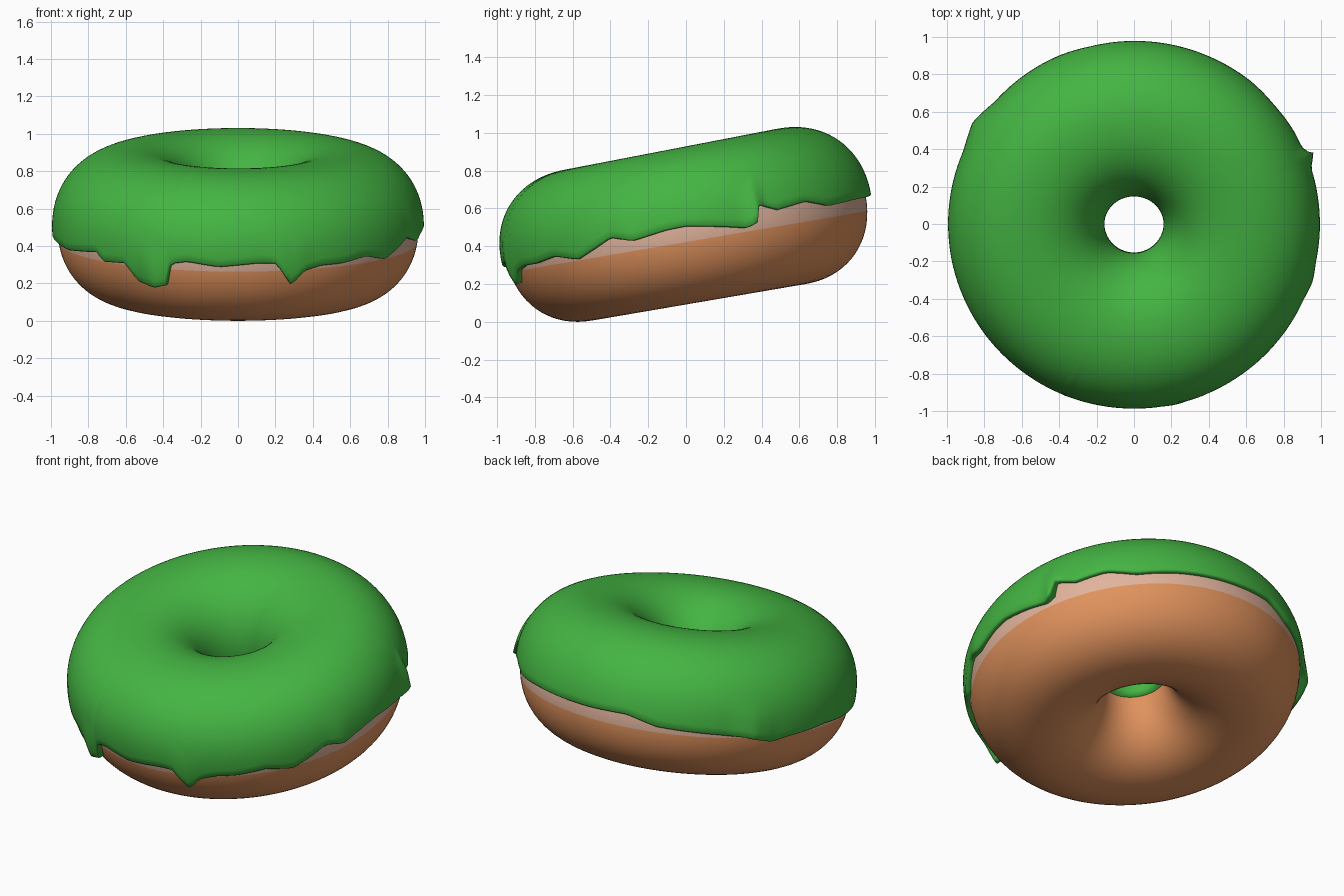
import bpy, bmesh, math
from mathutils import Matrix

if "Cube" in bpy.data.objects:
    bpy.data.objects.remove(bpy.data.objects["Cube"])

R = 0.57                      # ring radius of the tube centre
TILT = math.radians(9.7)      # back is raised
N = 216                       # steps around the ring
PLACE = Matrix.Translation((0, 0, 0.512)) @ Matrix.Rotation(TILT, 4, 'X')


def material(name, rgb):
    m = bpy.data.materials.new(name)
    m.diffuse_color = (*rgb, 1)
    m.use_nodes = True
    m.node_tree.nodes["Principled BSDF"].inputs["Base Color"].default_value = m.diffuse_color
    return m


GREEN = material("green_icing", (0.058, 0.46, 0.055))
BROWN = material("baked_dough", (0.75, 0.29, 0.11))
PALE = material("pale_dough", (0.75, 0.45, 0.33))

# lower icing edge: (angle in degrees from +x, local height)
EDGE = [(-180, -.04), (-157, -.053), (-140, -.022), (-137, -.066), (-128, -.057),
        (-123.5, -.15), (-117, -.172), (-113, -.155), (-111.5, -.036), (-106, -.02),
        (-96, -.043), (-84, -.023), (-78, -.025), (-76, -.077), (-73, -.15),
        (-69, -.074), (-63, -.051), (-56, -.051), (-46, -.03), (-37, -.067),
        (-30, -.024), (-24, .018), (-17, -.019), (-6, .007), (0, .01), (11, -.024),
        (19, -.054), (22, -.03), (23.5, .06), (30, .015), (41, .034), (51, -.01),
        (66, .0), (90, .005), (104, .015), (115, -.03), (135, -.045), (145, -.055),
        (156, -.095), (163, -.07), (180, -.04)]

# outward bulges of the drips: (angle, half width in degrees, amount)
BULGE = [(-117, 6, .035), (-74, 7, .015), (-18, 6, .012), (21.5, 4, .04),
         (148, 9, .028)]


def edge_height(deg):
    for (a, za), (b, zb) in zip(EDGE, EDGE[1:]):
        if a <= deg <= b:
            return za + (zb - za) * (deg - a) / (b - a)
    return EDGE[0][1]


def bulge(deg):
    return sum(h * max(0, 1 - abs(deg - a) / w) for a, w, h in BULGE)


def section(phi, a_in, a_out, b, e=2.15):
    """Point (radius, height) of a slightly boxy tube section."""
    c, s = math.cos(phi), math.sin(phi)
    a = a_out if c > 0 else a_in
    return (R + a * math.copysign(abs(c) ** (2 / e), c),
            b * math.copysign(abs(s) ** (2 / e), s))


def ring_mesh(name, profile, closed, mats, pick):
    """Sweep profile(angle_deg) around z; pick(radius, height) gives the colour."""
    bm = bmesh.new()
    rows = []
    for i in range(N):
        deg = -180 + 360 * i / N
        t = math.radians(deg)
        rows.append([bm.verts.new((r * math.cos(t), r * math.sin(t), z))
                     for r, z in profile(deg)])
    n = len(rows[0])
    for i in range(N):
        p, q = rows[i], rows[(i + 1) % N]
        for j in range(n if closed else n - 1):
            k = (j + 1) % n
            f = bm.faces.new((p[j], q[j], q[k], p[k]))
            f.smooth = True
            c = f.calc_center_median()
            f.material_index = pick(c.xy.length, c.z)
    bmesh.ops.recalc_face_normals(bm, faces=bm.faces)
    bm.transform(PLACE)
    me = bpy.data.meshes.new(name)
    bm.to_mesh(me)
    bm.free()
    for m in mats:
        me.materials.append(m)
    ob = bpy.data.objects.new(name, me)
    bpy.context.collection.objects.link(ob)
    return ob


# dough ring with a pale band round the outside
def dough_profile(deg):
    return [section(math.radians(p * 5), .385, .395, .405) for p in range(72)]


dough = ring_mesh("dough", dough_profile, True, (BROWN, PALE),
                  lambda r, z: 1 if r > R and abs(z) < .075 else 0)


# icing shell: from inside the hole, over the top, down to the wavy edge
def icing_profile(deg):
    ze = edge_height(deg)
    back = .012 * math.sin(math.radians(deg))
    b = .418 + back
    start = math.pi + .05
    end = math.copysign((abs(ze) / b) ** (2.15 / 2), ze)
    end = math.asin(end)
    pts = []
    steps = 44
    for j in range(steps + 1):
        phi = start + (end - start) * j / steps
        r, z = section(phi, .412, .424, b)
        # drips stand out near the lower edge
        r += bulge(deg) * max(0, (j / steps - .86) / .14)
        pts.append((r, z))
    # rolled lip returning to the dough
    r, z = pts[-1]
    pts += [(r - .008, z - .008), (r - .02, z - .008),
            (R + .36, z + .004)]
    return [(R - .36, pts[0][1])] + pts


icing = ring_mesh("icing", icing_profile, False, (GREEN,), lambda r, z: 0)

# rest the model on the ground
low = min(v.co.z for v in dough.data.vertices)
for ob in (dough, icing):
    ob.data.transform(Matrix.Translation((0, 0, -low)))
    ob.data.update()
